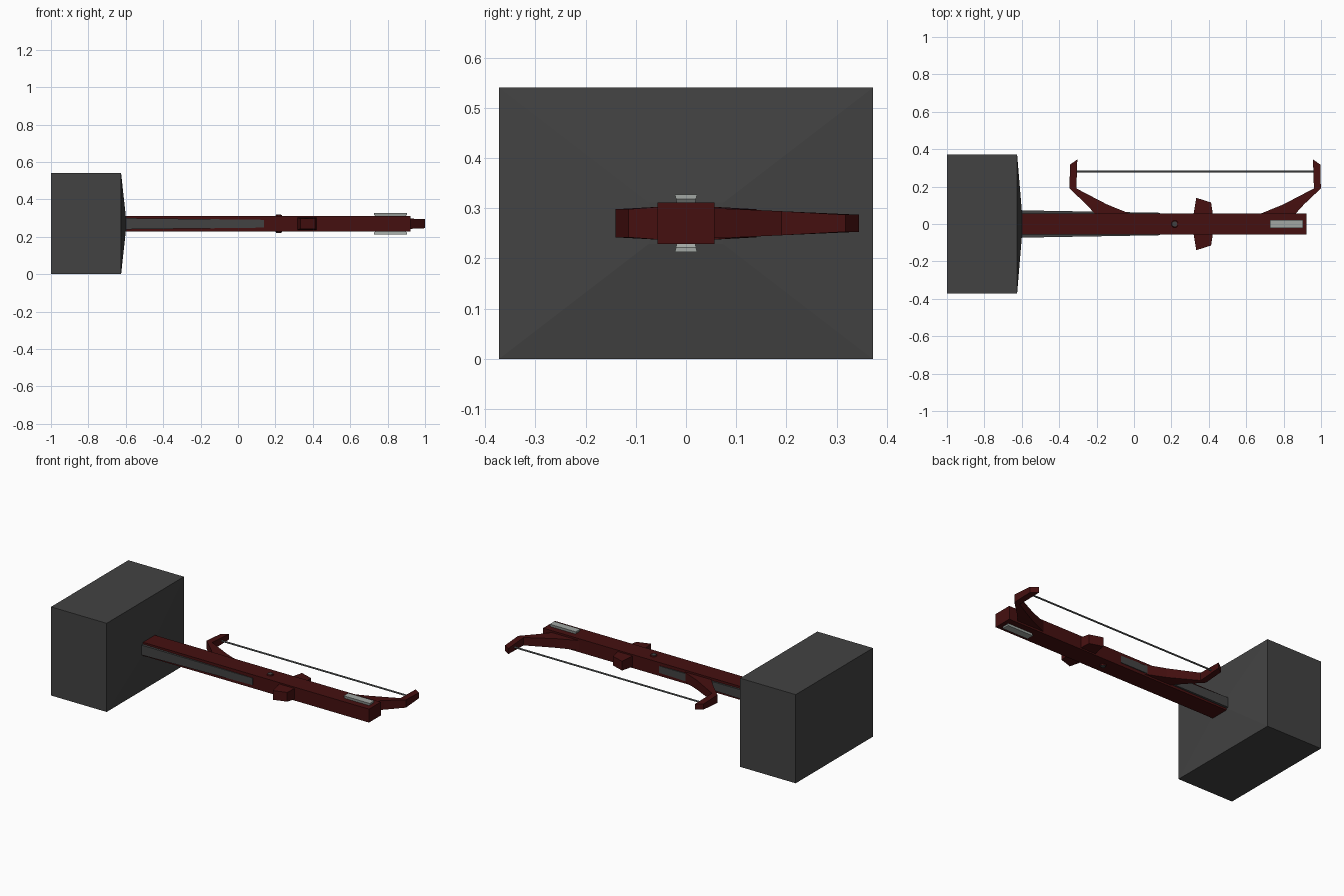
import bpy, bmesh, math
from mathutils import Vector

if "Cube" in bpy.data.objects:
    bpy.data.objects.remove(bpy.data.objects["Cube"])

ZC = 0.27       # height of the weapon axis
BOW_X = 0.327   # middle of the bow


def material(name, rgb):
    m = bpy.data.materials.new(name)
    m.diffuse_color = (*rgb, 1)
    m.use_nodes = True
    m.node_tree.nodes["Principled BSDF"].inputs["Base Color"].default_value = m.diffuse_color
    return m


RED = material("dark red", (0.06, 0.005, 0.005))
IRON = material("dark iron", (0.055, 0.055, 0.055))
PALE = material("pale metal", (0.36, 0.39, 0.37))
GREY = material("string grey", (0.13, 0.135, 0.135))


def loft(name, rings, mat):
    """Skin a closed solid through rings of equal point count."""
    bm = bmesh.new()
    loops = [[bm.verts.new(p) for p in ring] for ring in rings]
    n = len(loops[0])
    for a, b in zip(loops, loops[1:]):
        for i in range(n):
            j = (i + 1) % n
            bm.faces.new((a[i], a[j], b[j], b[i]))
    bm.faces.new(loops[0])
    bm.faces.new(loops[-1])
    bmesh.ops.recalc_face_normals(bm, faces=bm.faces)
    me = bpy.data.meshes.new(name)
    bm.to_mesh(me)
    bm.free()
    me.materials.append(mat)
    ob = bpy.data.objects.new(name, me)
    bpy.context.collection.objects.link(ob)
    return ob


def ring_x(x, hy, hz, yc=0):
    return [(x, yc + sy * hy, ZC + sz * hz) for sy, sz in ((-1, -1), (1, -1), (1, 1), (-1, 1))]


def ring_z(z, x0, x1, hy):
    return [(x0, -hy, z), (x1, -hy, z), (x1, hy, z), (x0, hy, z)]


def disc(z, x, r, n=8):
    return [(x + r * math.cos((i + .5) * math.tau / n), r * math.sin((i + .5) * math.tau / n), z)
            for i in range(n)]


def slab(pairs):
    """Rings from pairs of plan points plus a half thickness."""
    return [[(*a, ZC - h), (*b, ZC - h), (*b, ZC + h), (*a, ZC + h)] for a, b, h in pairs]


# Hammer head with shallow pyramid face
loft("hammer_head", [ring_x(-1, .372, .27), ring_x(-.625, .372, .27),
                     ring_x(-.6, .074, .041)], IRON)

# Handle
loft("handle", [ring_x(-.61, .057, .041), ring_x(.923, .057, .041)], RED)

# Tapered side straps, pins and end plates
for s, side in ((-1, "front"), (1, "back")):
    loft("strap_" + side, [ring_x(-.605, .012, .030, s * .061),
                           ring_x(.14, .006, .021, s * .054)], IRON)
    # guard stub
    loft("guard_" + side, slab([((.318, s * .05), (.422, s * .05), .033),
                                ((.333, s * .14), (.412, s * .115), .028)]), RED)

for s, side in ((-1, "lower"), (1, "upper")):
    loft("pin_collar_" + side, [disc(ZC + s * .038, .217, .022), disc(ZC + s * .047, .220, .016)], RED)
    loft("pin_" + side, [disc(ZC + s * .038, .217, .015), disc(ZC + s * .0485, .217, .015)], IRON)
    loft("end_plate_" + side, [ring_z(ZC + s * .038, .735, .895, .018),
                               ring_z(ZC + s * .048, .728, .903, .020),
                               ring_z(ZC + s * .057, .728, .903, .022)], PALE)

# Bow limbs, mirrored about the bow middle
limb = [((-.205, .05), (-.01, .05), .030),
        ((-.255, .105), (-.145, .105), .028),
        ((-.345, .19), (-.308, .19), .024),
        ((-.342, .318), (-.303, .345), .017)]
loft("bow_limb_left", slab(limb), RED)
flip = lambda p: (2 * BOW_X - p[0], p[1])
loft("bow_limb_right", slab([(flip(a), flip(b), h) for a, b, h in limb]), RED)

# Bow string
loft("bow_string", [[(x, .28 + .005 * math.cos(i * math.tau / 6), ZC + .005 * math.sin(i * math.tau / 6))
                     for i in range(6)] for x in (-.315, .969)], GREY)
